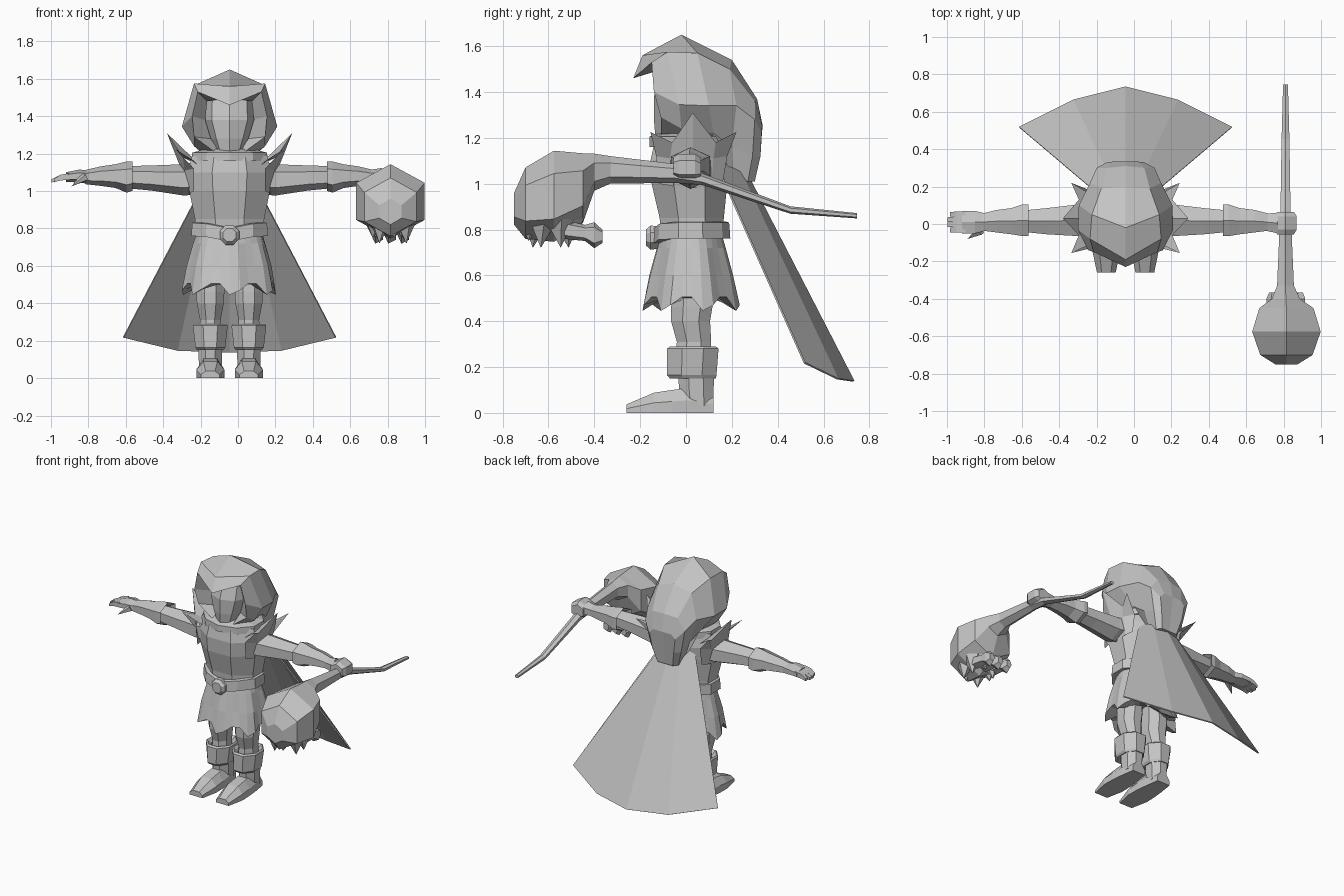
import bpy, bmesh, math
from mathutils import Vector

CX = -0.045  # centre line of the body
stone = bpy.data.materials.new("plain_grey")
stone.diffuse_color = (0.55, 0.55, 0.55, 1)


def finish(name, verts, faces, x=0.0, mirror=False, thick=0.0):
    me = bpy.data.meshes.new(name)
    me.from_pydata(verts, [], faces)
    bm = bmesh.new()
    bm.from_mesh(me)
    bmesh.ops.remove_doubles(bm, verts=bm.verts, dist=0.0005)
    bmesh.ops.recalc_face_normals(bm, faces=bm.faces)
    bm.to_mesh(me)
    bm.free()
    me.materials.append(stone)
    ob = bpy.data.objects.new(name, me)
    ob.location.x = x
    bpy.context.collection.objects.link(ob)
    if mirror:
        ob.modifiers.new("Mirror", 'MIRROR')
    if thick:
        ob.modifiers.new("Solidify", 'SOLIDIFY').thickness = thick
    return ob


def loft(name, rings, closed=True, caps=True, **kw):
    n = len(rings[0])
    faces = []
    for r in range(len(rings) - 1):
        for i in range(n if closed else n - 1):
            j = (i + 1) % n
            faces.append((r * n + i, r * n + j, r * n + n + j, r * n + n + i))
    if caps:
        faces += [tuple(range(n)), tuple(range((len(rings) - 1) * n, len(rings) * n))]
    return finish(name, [p for ring in rings for p in ring], faces, **kw)


def tube(name, stations, axis, n=8, flat=True, **kw):
    """Stations are (x, y, z, half size a, half size b) along one axis."""
    k, ph = (1 / math.cos(math.pi / n), math.pi / n) if flat else (1, 0)
    rings = []
    for x, y, z, a, b in stations:
        ring = []
        for i in range(n):
            t = 2 * math.pi * i / n + ph
            c, s = a * k * math.cos(t), b * k * math.sin(t)
            off = {'x': (0, c, s), 'y': (c, 0, s), 'z': (c, s, 0)}[axis]
            ring.append((x + off[0], y + off[1], z + off[2]))
        rings.append(ring)
    return loft(name, rings, **kw)


def spike(name, base, tip, r, n=5):
    base, tip = Vector(base), Vector(tip)
    d = (tip - base).normalized()
    u = d.orthogonal().normalized()
    v = d.cross(u)
    ring = [base + r * (u * math.cos(6.2832 * i / n) + v * math.sin(6.2832 * i / n)) for i in range(n)]
    finish(name, ring + [tip], [(i, (i + 1) % n, n) for i in range(n)] + [tuple(range(n))])


# Hood: half loops from the inner lining, over the rim, to the narrow hanging back
half_hood = [
    [(0, -.10, 1.50), (.12, -.08, 1.48), (.13, -.06, 1.38), (.10, -.05, 1.28), (.06, -.05, 1.22)],
    [(0, -.23, 1.46), (.17, -.15, 1.53), (.20, -.14, 1.40), (.19, -.11, 1.29), (.08, -.11, 1.21)],
    [(0, -.19, 1.56), (.19, -.08, 1.575), (.255, -.03, 1.345), (.19, -.02, 1.24), (.10, -.02, 1.18)],
    [(0, -.02, 1.65), (.18, .05, 1.57), (.25, .10, 1.34), (.15, .12, 1.22), (.07, .12, 1.14)],
    [(0, .20, 1.54), (.13, .19, 1.50), (.19, .22, 1.34), (.125, .20, 1.16), (.085, .21, 1.02)],
    [(0, .31, 1.37), (.10, .30, 1.36), (.155, .30, 1.28), (.12, .29, 1.12), (.085, .27, 1.01)],
    [(0, .335, 1.25), (.07, .333, 1.25), (.10, .33, 1.22), (.085, .325, 1.12), (.06, .30, 1.01)],
]
for row in half_hood:
    row.append((0, row[-1][1], row[-1][2]))
n = 6
hood_faces = [(r * n + i, r * n + i + 1, r * n + n + i + 1, r * n + n + i) for r in range(6) for i in range(5)]
hood_faces.append(tuple(range(6 * n, 7 * n)))
finish("hood", [p for row in half_hood for p in row], hood_faces, x=CX, mirror=True)

# Face with a ridge down the middle
tube("face", [(0, -.02, 1.14, .07, .09), (0, -.03, 1.22, .075, .105), (0, -.03, 1.28, .10, .11),
              (0, -.02, 1.38, .135, .12), (0, 0, 1.50, .13, .10)], 'z', flat=False, x=CX)

# Torso and collar
tube("torso", [(0, .025, .78, .185, .135), (0, .025, .85, .185, .14), (0, .015, 1.0, .215, .165),
               (0, .015, 1.1, .225, .17), (0, .015, 1.19, .20, .15), (0, .02, 1.23, .11, .09)], 'z', x=CX)
tube("collar", [(0, .015, 1.16, .205, .165), (0, .015, 1.205, .20, .165), (0, .02, 1.225, .13, .12)], 'z',
     n=10, x=CX)

# Belt, dipping at the front, and its round buckle
belt = tube("belt", [(0, .02, .735, .19, .15), (0, .02, .73, .205, .165), (0, .02, .80, .20, .16),
                     (0, .02, .805, .18, .145)], 'z', n=10, x=CX)
for v in belt.data.vertices:
    v.co.z += .03 * min(1, abs(v.co.x) / .15) if v.co.y < .1 else .03
tube("buckle", [(0, -.12, .765, .05, .05), (0, -.155, .765, .052, .052), (0, -.175, .765, .035, .035)], 'y', x=CX)

# Pleated skirt with a gently jagged hem
PLEATS = 28
skirt = []
for z, a, b, inset, lift in ((.81, .165, .125, 0, 0), (.72, .195, .152, .04, 0), (.60, .23, .185, .08, 0),
                             (.47, .255, .215, .09, .035), (.50, .15, .13, 0, 0), (.58, .03, .03, 0, 0)):
    ring = []
    for i in range(PLEATS):
        t = 2 * math.pi * i / PLEATS - math.pi / 2
        odd = i % 4 in (2, 3)
        k = 1 - inset * odd
        zz = z + lift * odd - (.025 if lift and i % 4 == 0 else 0)
        ring.append((a * k * math.cos(t), .025 + b * k * math.sin(t), zz))
    skirt.append(ring)
loft("skirt", skirt, x=CX)

# Legs, boot cuffs, boots
L = .103
tube("leg", [(L, .03, .62, .075, .08), (L, .025, .46, .075, .09), (L, .02, .40, .072, .085),
             (L, .035, .31, .055, .075), (L, .03, .25, .06, .075)], 'z', x=CX, mirror=True)
tube("boot_cuff", [(L, .03, .15, .07, .10), (L, .025, .165, .08, .108), (L, .03, .28, .093, .112),
                   (L, .03, .29, .085, .10), (L, .03, .26, .06, .07)], 'z', x=CX, mirror=True)
tube("boot_shaft", [(L, .045, .18, .065, .08), (L, .045, .10, .062, .075), (L, .05, .03, .06, .07)], 'z',
     x=CX, mirror=True)
loft("foot", [[(L + sx * w, y, h * f) for sx, f in ((-1, 0), (1, 0), (1, .5), (.5, 1), (-.5, 1), (-1, .5))]
              for y, w, h in ((.12, .05, .07), (.02, .065, .11), (-.06, .073, .10),
                              (-.14, .075, .088), (-.26, .05, .037))], x=CX, mirror=True)

# Cape flaring out behind
loft("cape", [[(0, .24, 1.10), (.07, .22, 1.10), (.11, .13, 1.10)],
              [(0, .735, .14), (.28, .665, .15), (.57, .52, .22)]],
     closed=False, caps=False, x=CX, mirror=True, thick=.008)

# Pointed shoulder guards
loft("shoulder_guard", [
    [(.19, -.12, 1.00), (.21, -.06, .99), (.22, .03, .98), (.21, .11, .99), (.19, .16, 1.00)],
    [(.19, -.13, 1.12), (.24, -.07, 1.11), (.26, .03, 1.12), (.24, .12, 1.11), (.19, .18, 1.12)],
    [(.29, -.155, 1.225), (.25, -.06, 1.18), (.335, .03, 1.31), (.25, .13, 1.18), (.29, .22, 1.225)],
    [(.17, -.10, 1.14), (.19, -.05, 1.16), (.19, .03, 1.17), (.19, .11, 1.16), (.17, .15, 1.14)]],
     closed=False, caps=False, x=CX, mirror=True)

# Arms and flared bracers
tube("arm", [(.16, .02, 1.07, .10, .078), (.25, .02, 1.06, .085, .072), (.42, .015, 1.07, .07, .058),
             (.57, .015, 1.075, .055, .05)], 'x', n=6, x=CX, mirror=True)
tube("bracer", [(.54, .02, 1.08, .06, .05), (.52, .02, 1.08, .085, .068), (.55, .02, 1.075, .085, .072),
                (.61, .015, 1.08, .07, .055), (.69, .015, 1.08, .06, .045), (.77, .01, 1.075, .045, .033)],
     'x', n=6, x=CX, mirror=True)

# Open hand on one side
tube("open_hand", [(-.79, .01, 1.075, .045, .032), (-.85, .01, 1.08, .06, .03), (-.92, .01, 1.075, .06, .022)],
     'x', n=6)
for i in range(4):
    y = -.032 + .028 * i
    tube("finger", [(-.90, y, 1.078, .0145, .018), (-.95, y, 1.072, .0143, .015),
                    (-.985 - .012 * (i in (1, 2)), y, 1.055, .012, .009)], 'x', n=4)
spike("thumb", (-.82, -.035, 1.075), (-.89, -.08, 1.025), .026)

# Gripping hand on the other side
tube("grip_wrist", [(.70, .01, 1.075, .045, .033), (.77, .005, 1.075, .055, .042)], 'x', n=6)
tube("fist", [(.81, -.055, 1.07, .045, .04), (.81, -.03, 1.07, .06, .052), (.81, .04, 1.07, .06, .052),
              (.81, .065, 1.065, .045, .04)], 'y', n=6)

# Club: thin tail, bent handle, swelling into a faceted head
tube("club", [(.81, .745, .86, .013, .010), (.81, .455, .885, .021, .014), (.81, .07, 1.02, .027, .022),
              (.81, -.05, 1.045, .033, .036), (.81, -.33, 1.06, .045, .052), (.812, -.40, 1.05, .075, .07),
              (.815, -.45, .98, .145, .132), (.815, -.576, .945, .183, .172), (.815, -.70, .915, .14, .135),
              (.815, -.75, .89, .06, .06)], 'y', n=6)

# Blunt root stumps under the head and hooked ones behind it
for i in range(7):
    t = 2 * math.pi * (i + .5) / 7
    c, s = math.cos(t), math.sin(t)
    spike("root_stump", (.815 + .085 * c, -.59 + .085 * s, .84),
          (.815 + .095 * c, -.59 + .10 * s, .72 + .03 * (i % 2)), .065)
for x in (.745, .815, .885):
    tube("hooked_root", [(x, -.53, .80, .032, .035), (x, -.44, .785, .028, .03), (x, -.40, .775, .03, .048),
                         (x, -.365, .77, .018, .025)], 'y', n=5)
